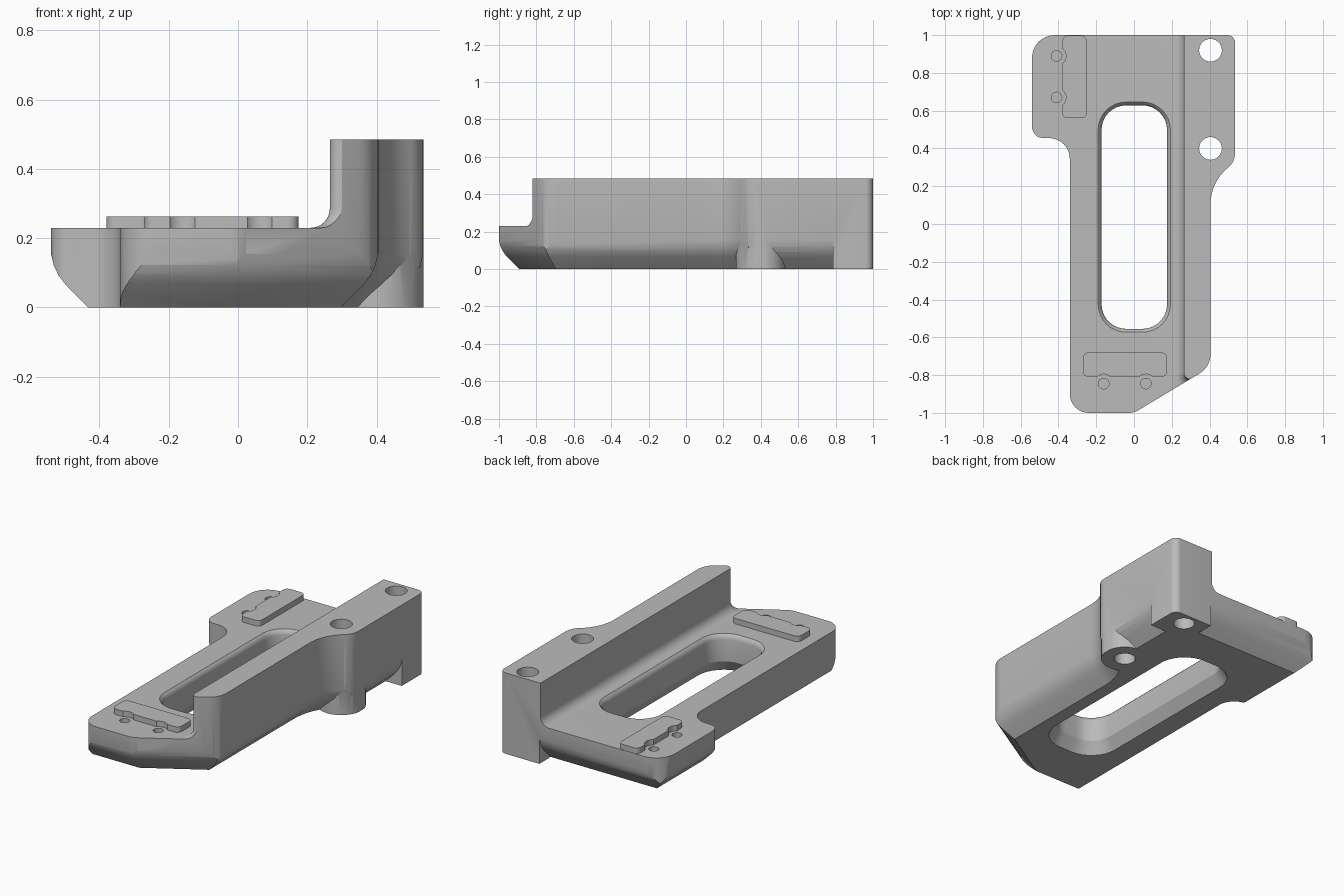
import bpy, bmesh
from math import sin, cos, tan, pi, radians
from mathutils import Vector

cube = bpy.data.objects.get("Cube")
if cube:
    bpy.data.objects.remove(cube, do_unlink=True)

grey = bpy.data.materials.new("plain grey")
grey.use_nodes = True
colour = (0.5, 0.5, 0.5, 1)
grey.diffuse_color = colour
grey.node_tree.nodes["Principled BSDF"].inputs["Base Color"].default_value = colour


def rounded(corners, steps=8):
    """Counterclockwise (x, y, radius) corners to a filleted outline."""
    out = []
    for i, (x, y, r) in enumerate(corners):
        p = Vector((x, y))
        a = (Vector(corners[i - 1][:2]) - p).normalized()
        b = (Vector(corners[(i + 1) % len(corners)][:2]) - p).normalized()
        if r == 0:
            out.append(p)
            continue
        half = a.angle(b) / 2
        centre = p + (a + b).normalized() * (r / sin(half))
        start = p + a * (r / tan(half)) - centre
        end = p + b * (r / tan(half)) - centre
        sweep = pi - 2 * half
        for k in range(steps + 1):
            t = k / steps
            out.append(centre + (start * sin((1 - t) * sweep) + end * sin(t * sweep)) / sin(sweep))
    return out


def rectangle(x0, x1, y0, y1, r):
    return rounded([(x0, y0, r), (x1, y0, r), (x1, y1, r), (x0, y1, r)])


def circle(x, y, r, n=40):
    return [Vector((x + r * cos(2 * pi * k / n), y + r * sin(2 * pi * k / n))) for k in range(n)]


def offset(pts, d):
    out = []
    for i, p in enumerate(pts):
        u = (p - pts[i - 1]).normalized()
        v = (pts[(i + 1) % len(pts)] - p).normalized()
        n, m = Vector((u.y, -u.x)), Vector((v.y, -v.x))
        out.append(p + (n + m) * (d / (1 + n.dot(m))))
    return out


def loft(name, pts, profile):
    """Stack offset copies of an outline; profile holds (offset, z) pairs."""
    bm = bmesh.new()
    rings = [[bm.verts.new((p.x, p.y, z)) for p in offset(pts, d)] for d, z in profile]
    n = len(pts)
    for low, high in zip(rings, rings[1:]):
        for i in range(n):
            j = (i + 1) % n
            bm.faces.new((low[i], low[j], high[j], high[i]))
    bm.faces.new(rings[0][::-1])
    bm.faces.new(rings[-1])
    mesh = bpy.data.meshes.new(name)
    bm.to_mesh(mesh)
    bm.free()
    mesh.materials.append(grey)
    obj = bpy.data.objects.new(name, mesh)
    bpy.context.collection.objects.link(obj)
    return obj


def select(obj):
    bpy.ops.object.select_all(action='DESELECT')
    obj.select_set(True)
    bpy.context.view_layer.objects.active = obj


def combine(target, tool, operation):
    tool.hide_render = True
    mod = target.modifiers.new("join", 'BOOLEAN')
    mod.operation, mod.solver, mod.object = operation, 'EXACT', tool
    select(target)
    bpy.ops.object.modifier_apply(modifier=mod.name)
    bpy.data.objects.remove(tool, do_unlink=True)


TOP, WALL_TOP = 0.23, 0.485

# Base plate with the rounded chamfer along its lower outer edges
hull = rounded([(-0.54, -1, 0), (0, -1, 0), (0.405, -0.757, 0), (0.405, 0.22, 0.25),
                (0.535, 0.33, 0), (0.535, 1, 0), (-0.54, 1, 0)])
body = loft("bracket_body", hull, [(-0.108, 0), (-0.042, 0.066), (-0.022, 0.092),
                                   (-0.008, 0.122), (0, 0.155), (0.01, 0.18), (0.01, TOP)])

# Upright side wall with a fillet at its foot
r = 0.055
arc = [(r - r * sin(radians(a)), TOP + r - r * cos(radians(a))) for a in range(0, 91, 15)]
wall = loft("wall", rectangle(0.265, 0.7, -0.82, 1.2, 0.03), [(r, 0.2)] + arc + [(0, WALL_TOP)])
combine(body, wall, 'UNION')

# Bosses around the two bolt holes
combine(body, loft("middle_boss", circle(0.405, 0.4, 0.133), [(0, 0), (0, 0.3)]), 'UNION')
combine(body, loft("back_boss", rectangle(0.272, 0.7, 0.787, 1.3, 0.13), [(0, 0), (0, 0.3)]), 'UNION')

# Trim everything to the plan outline
plan = rounded([(-0.34, -1, 0.1), (0, -1, 0.1), (0.405, -0.757, 0.12), (0.405, 0.22, 0.25),
                (0.535, 0.33, 0.1), (0.535, 1, 0.04), (-0.54, 1, 0.12),
                (-0.54, 0.455, 0.06), (-0.34, 0.455, 0.11)])
combine(body, loft("outline", plan, [(0, -0.1), (0, 0.6)]), 'INTERSECT')

# Long slot, eased at the top and chamfered below
combine(body, loft("slot", rectangle(-0.172, 0.175, -0.555, 0.628, 0.13),
                   [(0.055, -0.02), (0, 0.07), (0, 0.2), (0.004, 0.215),
                    (0.012, 0.225), (0.02, 0.232), (0.02, 0.3)]), 'DIFFERENCE')

# Bolt holes
for y in (0.4, 0.92):
    combine(body, loft("bolt_hole", circle(0.405, y, 0.06), [(0, -0.1), (0, 0.6)]), 'DIFFERENCE')

# Raised pads with scooped edges, and the small blind holes beside them
pads = [("back_pad", rectangle(-0.38, -0.25, 0.56, 0.998, 0.03), [(-0.41, 0.89), (-0.41, 0.67)]),
        ("front_pad", rectangle(-0.27, 0.175, -0.81, -0.68, 0.03), [(-0.16, -0.845), (0.063, -0.845)])]
parts = [body]
for name, shape, holes in pads:
    pad = loft(name, shape, [(0, TOP - 0.01), (0, 0.263)])
    for x, y in holes:
        combine(pad, loft("scoop", circle(x, y, 0.05), [(0, 0.1), (0, 0.4)]), 'DIFFERENCE')
        combine(body, loft("pin_hole", circle(x, y, 0.028, 24), [(0, 0.15), (0, 0.3)]), 'DIFFERENCE')
    parts.append(pad)

for part in parts:
    select(part)
    bpy.ops.object.shade_smooth_by_angle(angle=radians(30))
